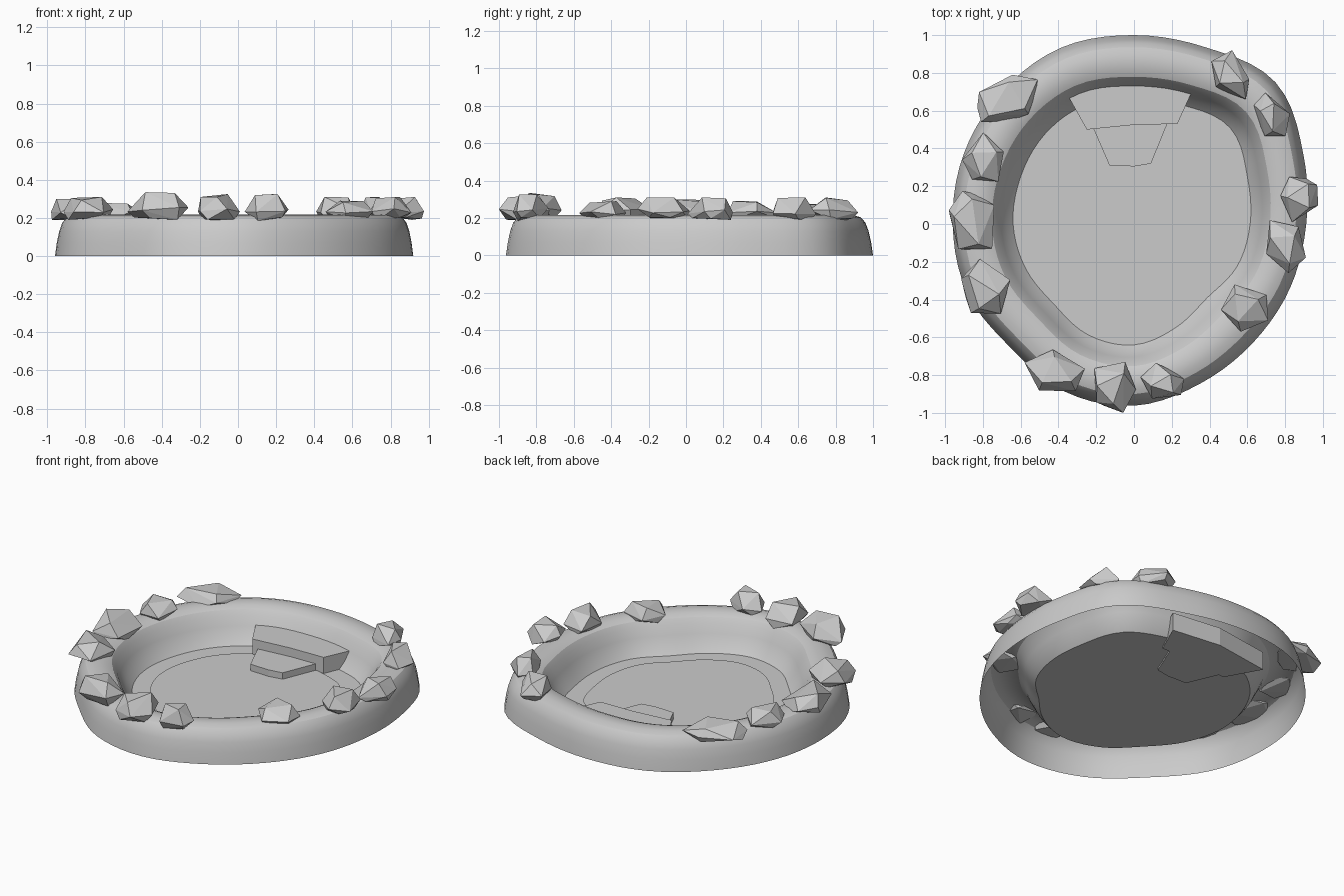
import bpy, bmesh, math, random
from mathutils import Vector

if "Cube" in bpy.data.objects:
    bpy.data.objects.remove(bpy.data.objects["Cube"])

random.seed(11)
SEG = 80

# Radii every 22.5 degrees, counter-clockwise from +x
OUTER = [.912, .97, 1.06, 1.01, 1.0, 1.01, .99, .975, .96, .955, .925, .96, .962, .915, .89, .893]
FLOOR = [.615, .65, .72, .68, .66, .68, .67, .65, .64, .62, .6, .635, .64, .59, .55, .59]


def radius(table, a):
    """Smooth cyclic interpolation of a radius table."""
    n = len(table)
    u = a / math.tau * n
    i, t = int(u), u - int(u)
    p0, p1, p2, p3 = (table[(i + k) % n] for k in (-1, 0, 1, 2))
    return 0.5 * (2 * p1 + (p2 - p0) * t + (2 * p0 - 5 * p1 + 4 * p2 - p3) * t * t
                  + (3 * p1 - p0 - 3 * p2 + p3) * t ** 3)


def outline(bm, blend, z, scale=1.0):
    """Ring between the outer outline (0) and the floor outline (1)."""
    ring = []
    for k in range(SEG):
        a = math.tau * k / SEG
        r = scale * (radius(OUTER, a) * (1 - blend) + radius(FLOOR, a) * blend)
        ring.append(bm.verts.new((r * math.cos(a), r * math.sin(a), z)))
    return ring


def finish(bm, name, smooth=False):
    bmesh.ops.recalc_face_normals(bm, faces=bm.faces)
    me = bpy.data.meshes.new(name)
    bm.to_mesh(me)
    bm.free()
    ob = bpy.data.objects.new(name, me)
    bpy.context.collection.objects.link(ob)
    if smooth:
        bpy.ops.object.select_all(action='DESELECT')
        ob.select_set(True)
        bpy.context.view_layer.objects.active = ob
        bpy.ops.object.shade_smooth_by_angle(angle=math.radians(28))
    return ob


# Basin shell: outer wall, rounded rim, steep inner wall, floor (open underneath)
PROFILE = [(0, 0), (.03, .07), (.07, .13), (.12, .175), (.19, .203), (.3, .215), (.42, .217),
           (.55, .212), (.65, .198), (.72, .168), (.80, .115), (.89, .06), (1, .018)]
bm = bmesh.new()
rings = [outline(bm, t, z) for t, z in PROFILE]
for a, b in zip(rings, rings[1:]):
    for k in range(SEG):
        j = (k + 1) % SEG
        bm.faces.new((a[k], a[j], b[j], b[k]))
bm.faces.new(rings[-1])
finish(bm, "basin", True)

# Slightly raised inner floor patch
bm = bmesh.new()
bm.faces.new(outline(bm, 1, .024, .83))
finish(bm, "floor_patch")


# Entry steps
def step(name, pts, z0, z1):
    bm = bmesh.new()
    face = bm.faces.new([bm.verts.new((x, y, z0)) for x, y in pts])
    top = bmesh.ops.extrude_face_region(bm, geom=[face])["geom"]
    bmesh.ops.translate(bm, verts=[v for v in top if isinstance(v, bmesh.types.BMVert)],
                        vec=(0, 0, z1 - z0))
    finish(bm, name)


step("upper_step", [(-.25, .5), (0, .525), (.23, .53), (.32, .73), (0, .77), (-.37, .715)], .005, .12)
step("lower_step", [(-.13, .31), (0, .305), (.09, .32), (.18, .54), (-.23, .54)], .005, .065)


# Rim rocks: chunky faceted hulls fitted to a given box
def rock(i, x, y, w, d, rot, z0, z1):
    bm = bmesh.new()
    for count, r, z in ((4, .8, 0), (5, 1, .35), (3, .65, .95)):
        start = random.random() * 6
        for k in range(count):
            a = start + math.tau * (k + random.uniform(-.2, .2)) / count
            q = r * random.uniform(.9, 1.1)
            p = Vector((q * math.cos(a) * w, q * math.sin(a) * d, z + random.uniform(-.1, .1)))
            c, s = math.cos(rot), math.sin(rot)
            bm.verts.new((p.x * c - p.y * s, p.x * s + p.y * c, p.z))
    hull = bmesh.ops.convex_hull(bm, input=bm.verts)
    junk = set(hull["geom_interior"]) | set(hull["geom_unused"])
    bmesh.ops.delete(bm, geom=[v for v in junk if isinstance(v, bmesh.types.BMVert)], context='VERTS')
    lo = [min(v.co[k] for v in bm.verts) for k in range(3)]
    hi = [max(v.co[k] for v in bm.verts) for k in range(3)]
    box = ((x - w / 2, x + w / 2), (y - d / 2, y + d / 2), (z0, z1))
    for v in bm.verts:
        for k in range(3):
            t = (v.co[k] - lo[k]) / (hi[k] - lo[k])
            v.co[k] = box[k][0] + t * (box[k][1] - box[k][0])
    finish(bm, f"rim_rock_{i:02d}")


ROCKS = [(-.67, .665, .32, .25, .6, .19, .28), (-.80, .355, .22, .26, 0, .19, .29),
         (-.86, .02, .24, .31, .2, .19, .30), (-.785, -.33, .26, .29, 0, .19, .31),
         (-.42, -.775, .32, .22, -.2, .19, .335), (-.10, -.865, .22, .27, 0, .185, .325),
         (.15, -.83, .23, .19, -.4, .185, .325), (.585, -.445, .25, .25, .6, .19, .29),
         (.805, -.12, .21, .28, .3, .185, .31), (.875, .13, .2, .24, 0, .19, .31),
         (.73, .58, .19, .23, .4, .185, .31), (.51, .79, .2, .26, .5, .185, .31)]
for i, r in enumerate(ROCKS):
    rock(i + 1, *r)
